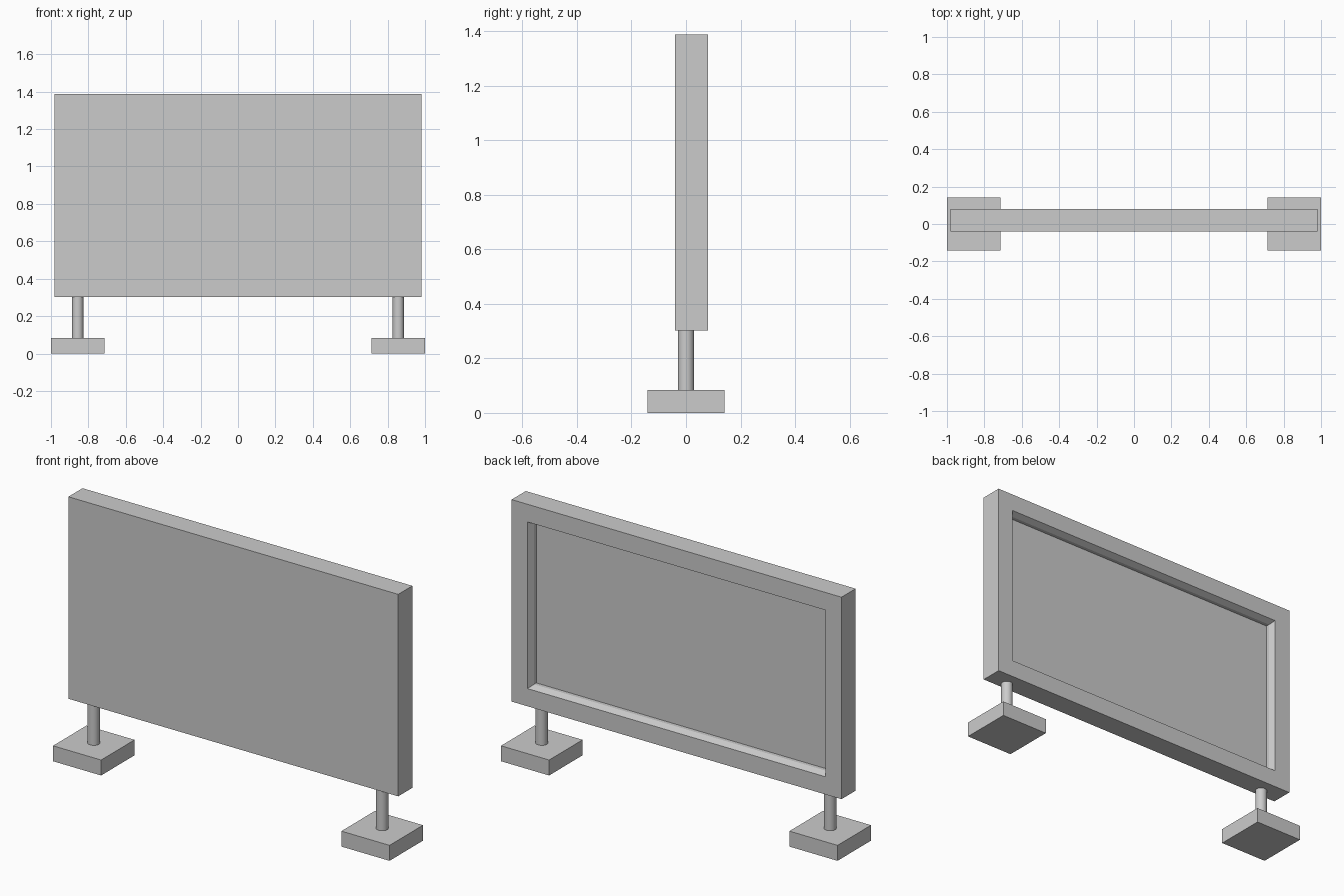
import bpy
import bmesh
from mathutils import Vector

if "Cube" in bpy.data.objects:
    bpy.data.objects.remove(bpy.data.objects["Cube"])


def make_object(name, bm):
    mesh = bpy.data.meshes.new(name)
    bm.to_mesh(mesh)
    bm.free()
    obj = bpy.data.objects.new(name, mesh)
    bpy.context.collection.objects.link(obj)
    return obj


def box_bmesh(low, high):
    low, high = Vector(low), Vector(high)
    bm = bmesh.new()
    bmesh.ops.create_cube(bm, size=1)
    bmesh.ops.scale(bm, vec=high - low, verts=bm.verts)
    bmesh.ops.translate(bm, vec=(low + high) / 2, verts=bm.verts)
    return bm


def step_in(bm, face, inset, depth):
    # Inset a back face, then sink the inner face towards the front
    bmesh.ops.inset_region(bm, faces=[face], thickness=inset, use_even_offset=True)
    bmesh.ops.translate(bm, vec=(0, -depth, 0), verts=face.verts)


# Board: solid front, with a chamfered recess in the back
bm = box_bmesh((-0.98, -0.04, 0.302), (0.98, 0.08, 1.387))
back = max(bm.faces, key=lambda f: f.calc_center_median().y)
step_in(bm, back, 0.095, 0)
step_in(bm, back, 0.015, 0.032)
walls = bmesh.ops.extrude_discrete_faces(bm, faces=[back])
floor = walls["faces"][0]
bmesh.ops.translate(bm, vec=(0, -0.02, 0), verts=floor.verts)
bmesh.ops.recalc_face_normals(bm, faces=bm.faces)
make_object("board", bm)

# Posts and foot blocks, one pair on each side
for side, label in ((-1, "left"), (1, "right")):
    x = side * 0.857
    make_object(label + "_foot",
                box_bmesh((x - 0.143, -0.142, 0), (x + 0.143, 0.142, 0.083)))
    bpy.ops.mesh.primitive_cylinder_add(vertices=32, radius=0.03, depth=0.225,
                                        location=(x, 0, 0.1925))
    post = bpy.context.object
    post.name = label + "_post"
    bpy.ops.object.shade_smooth_by_angle()
